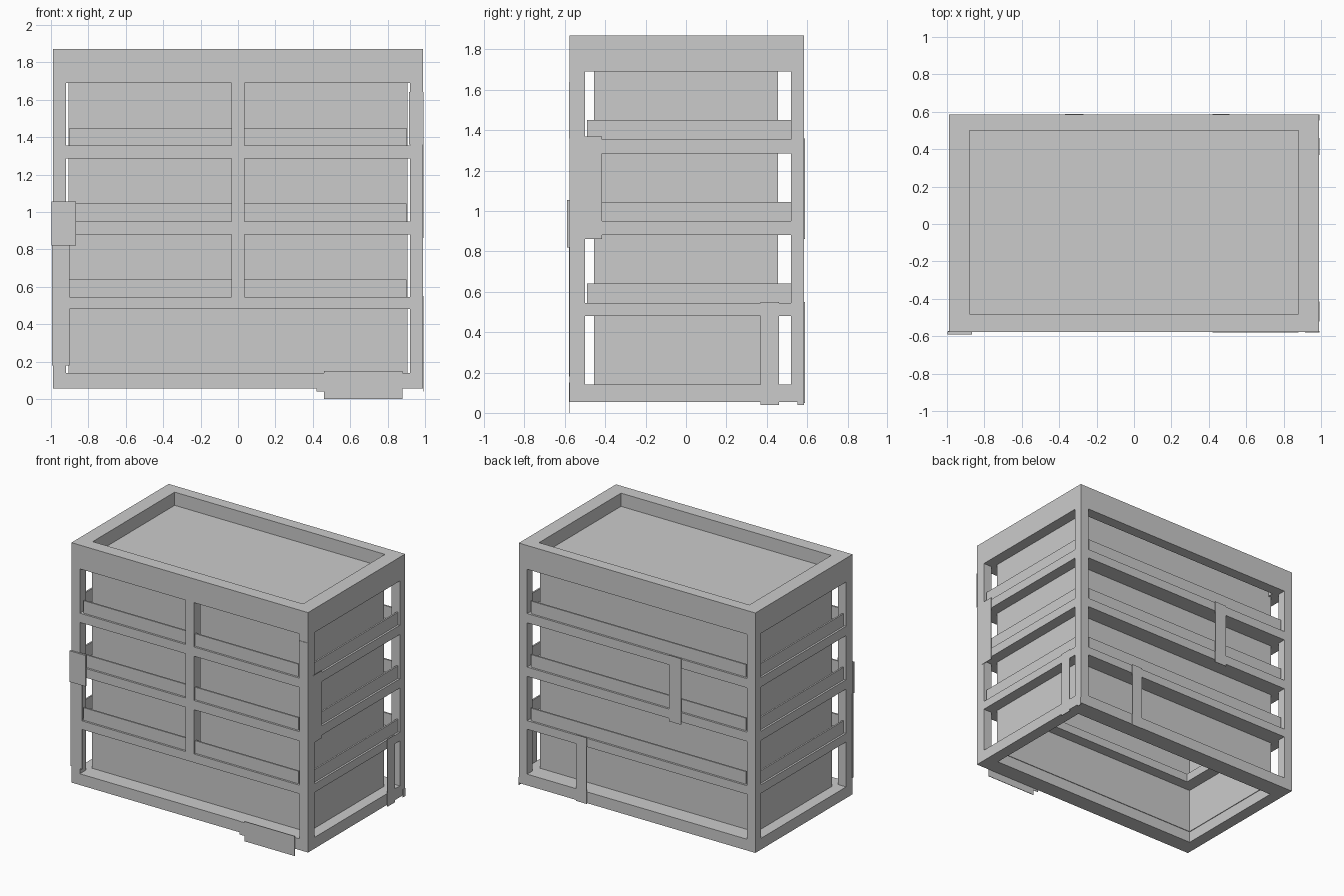
import bpy, bmesh

if "Cube" in bpy.data.objects:
    bpy.data.objects.remove(bpy.data.objects["Cube"])

def finish(name, bm):
    bmesh.ops.recalc_face_normals(bm, faces=bm.faces)
    me = bpy.data.meshes.new(name)
    bm.to_mesh(me)
    bm.free()
    ob = bpy.data.objects.new(name, me)
    bpy.context.collection.objects.link(ob)
    return ob

def box(name, x0, x1, y0, y1, z0, z1):
    bm = bmesh.new()
    bmesh.ops.create_cube(bm, size=1)
    for v in bm.verts:
        v.co = (x0 if v.co.x < 0 else x1, y0 if v.co.y < 0 else y1, z0 if v.co.z < 0 else z1)
    return finish(name, bm)

def ring(name, outer, inner, z0, z1):
    # rectangular ring; outer and inner are (half width, front y, back y)
    bm = bmesh.new()
    loops = []
    for r, z in ((outer, z0), (outer, z1), (inner, z1), (inner, z0)):
        h, f, b = r
        loops.append([bm.verts.new((x, y, z)) for x, y in ((-h, f), (h, f), (h, b), (-h, b))])
    for a in range(4):
        p, q = loops[a], loops[(a + 1) % 4]
        for i in range(4):
            j = (i + 1) % 4
            bm.faces.new((p[i], p[j], q[j], q[i]))
    return finish(name, bm)

OUT = (0.99, -0.577, 0.585)
T = 0.004  # thickness of the sheet patches

# Frame: top rim, bottom ring and shelf rails
ring("top_rim", OUT, (0.88, -0.48, 0.5), 1.69, 1.87)
ring("bottom_ring", OUT, (0.9, -0.45, 0.45), 0.055, 0.14)
for i, (z0, z1) in enumerate(((0.48, 0.545), (0.88, 0.95), (1.285, 1.355))):
    ring(f"shelf_rail_{i}", OUT, (0.8, -0.36, 0.36), z0, z1)
    # thin lip boards standing just behind the rail faces
    z2 = z1 + 0.095
    box(f"front_lip_{i}", -0.9, 0.9, -0.562, -0.55, z1, z2)
    box(f"back_lip_{i}", -0.9, 0.9, 0.558, 0.57, z1, z2)
    box(f"right_lip_{i}", 0.963, 0.975, -0.49, 0.52, z1, z2)
    box(f"left_lip_{i}", -0.975, -0.963, -0.49, 0.52, z1, z2)

# Inner cabinet walls, open below, and recessed roof
ring("inner_walls", (0.905, -0.455, 0.455), (0.895, -0.445, 0.445), 0.14, 1.76)
box("recessed_roof", -0.9, 0.9, -0.5, 0.52, 1.75, 1.77)

# Corner posts
for sx, side in ((-1, "left"), (1, "right")):
    xs = sorted((sx * 0.92, sx * 0.99))
    box(f"front_{side}_post", *xs, -0.577, -0.5, 0.14, 1.69)
    box(f"back_{side}_post", *xs, 0.52, 0.585, 0.14, 1.69)

# Front divider
box("front_divider", -0.035, 0.035, -0.577, -0.5, 0.545, 1.69)

# Sheet strips on the back and right side
box("back_lower_strip", 0.42, 0.51, 0.585, 0.585 + T, 0.05, 0.55)
box("back_upper_strip", -0.37, -0.27, 0.585, 0.585 + T, 0.86, 1.36)
box("side_front_strip", 0.988, 0.988 + T, -0.52, -0.415, 0.86, 1.37)
box("side_back_strip", 0.988, 0.988 + T, 0.37, 0.46, 0.04, 0.55)
box("side_back_foot", 0.988, 0.988 + T, 0.553, 0.585, 0.04, 0.1)

# Sheet patches on the front corners and the foot plate
box("left_corner_patch", -0.997, -0.865, -0.59, -0.575, 0.82, 1.055)
box("left_lower_patch", -0.994, -0.9, -0.58, -0.577 + T, 0.18, 0.82)
box("right_corner_patch", 0.915, 0.993, -0.58, -0.577 + T, 1.36, 1.64)
box("foot_plate", 0.46, 0.88, -0.58, -0.58 + T, 0.0, 0.15)
box("foot_plate_tab", 0.42, 0.46, -0.58, -0.58 + T, 0.04, 0.14)
